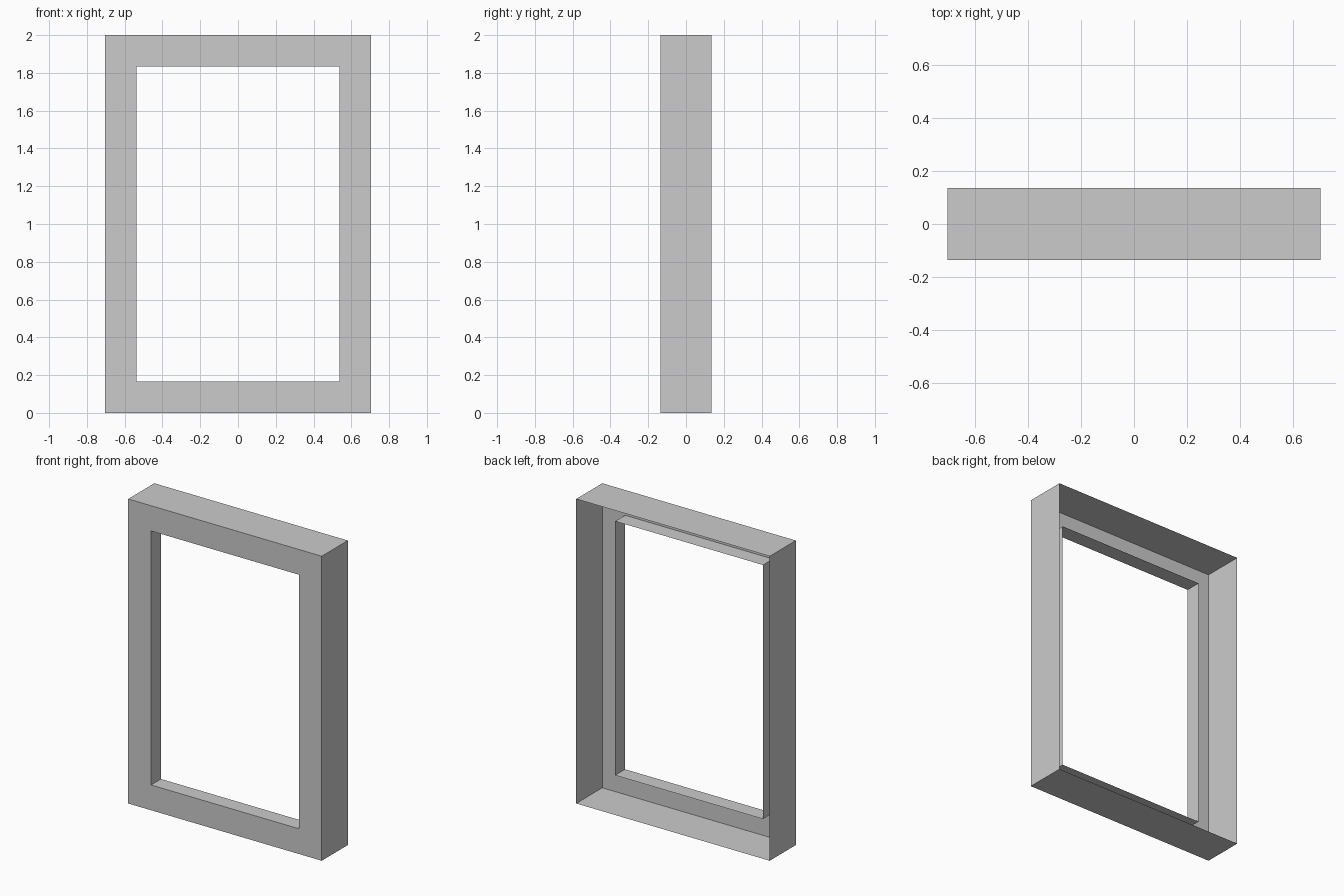
import bpy, bmesh

if "Cube" in bpy.data.objects:
    bpy.data.objects.remove(bpy.data.objects["Cube"])

HALF_W, HEIGHT, HALF_D = 0.703, 2.0, 0.135
BORDER = 0.166          # width of the front face
REVEAL = 0.103          # depth of the inner lip


def rect_loop(bm, inset, y):
    """Rectangular ring of four vertices, inset from the outer outline."""
    x, lo, hi = HALF_W - inset, inset, HEIGHT - inset
    return [bm.verts.new((px, y, pz))
            for px, pz in ((-x, lo), (x, lo), (x, hi), (-x, hi))]


# Open-backed window frame: outer wall, front face, inner lip
bm = bmesh.new()
profile = [(0, HALF_D), (0, -HALF_D), (BORDER, -HALF_D), (BORDER, -HALF_D + REVEAL)]
loops = [rect_loop(bm, inset, y) for inset, y in profile]
for a, b in zip(loops, loops[1:]):
    for i in range(4):
        j = (i + 1) % 4
        bm.faces.new((a[i], b[i], b[j], a[j]))

# Make the front face look towards -y
bm.normal_update()
front = next(f for f in bm.faces if abs(f.normal.y) > 0.9)
if front.normal.y > 0:
    bmesh.ops.reverse_faces(bm, faces=bm.faces[:])

mesh = bpy.data.meshes.new("window_frame")
bm.to_mesh(mesh)
bm.free()
bpy.context.collection.objects.link(bpy.data.objects.new("window_frame", mesh))
